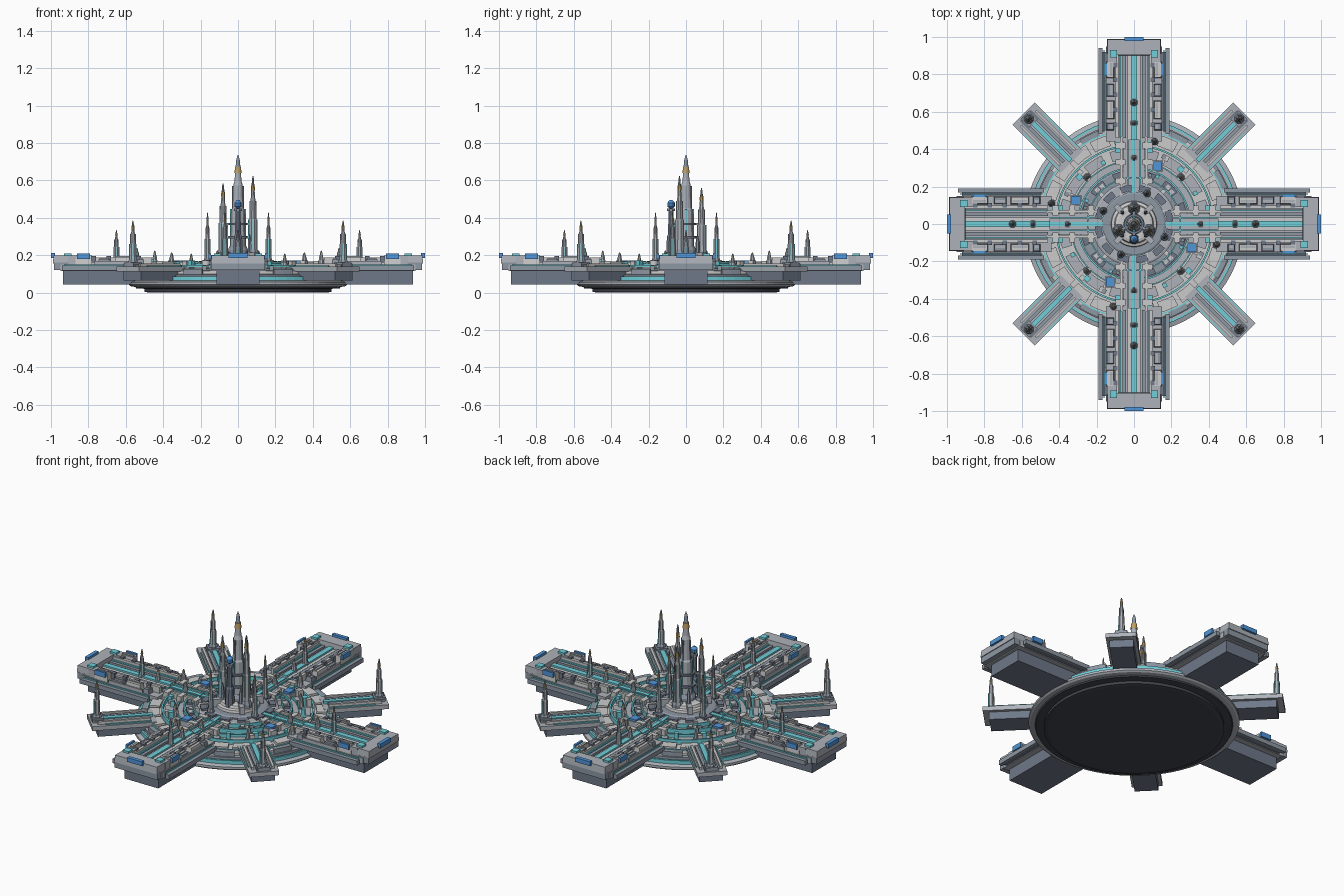
import bpy, math, random
from mathutils import Matrix, Vector

if "Cube" in bpy.data.objects:
    bpy.data.objects.remove(bpy.data.objects["Cube"])

random.seed(4)
QUARTER = [0, 90, 180, 270]
DIAGONAL = [45, 135, 225, 315]


def material(name, r, g, b):
    m = bpy.data.materials.new(name)
    m.diffuse_color = (r, g, b, 1)
    m.use_nodes = True
    m.node_tree.nodes["Principled BSDF"].inputs["Base Color"].default_value = m.diffuse_color
    return m


LIGHT = material("light_panel", .66, .66, .66)
GREY = material("plate_grey", .42, .45, .49)
STEEL = material("steel", .27, .31, .37)
HULL = material("hull_blue_grey", .16, .19, .25)
DARK = material("dark", .055, .06, .075)
CYAN = material("cyan_glow", .16, .62, .70)
BLUE = material("blue_glow", .08, .30, .70)
GOLD = material("gold", .55, .36, .12)


def make(name, verts, faces, mat):
    me = bpy.data.meshes.new(name)
    me.from_pydata(verts, [], faces)
    me.materials.append(mat)
    ob = bpy.data.objects.new(name, me)
    bpy.context.collection.objects.link(ob)
    return ob


def box(name, x, y, z, mat, angles=QUARTER, mirror=False, inset=0):
    """Box given by ranges, copied around z, optionally mirrored over y."""
    verts, faces = [], []
    for a in angles:
        rot = Matrix.Rotation(math.radians(a), 3, 'Z')
        for y0, y1 in ([y, (-y[1], -y[0])] if mirror else [y]):
            b = len(verts)
            for zz, i in ((z[0], 0), (z[1], inset)):
                for px, py in ((x[0]+i, y0+i), (x[1]-i, y0+i), (x[1]-i, y1-i), (x[0]+i, y1-i)):
                    verts.append(rot @ Vector((px, py, zz)))
            faces += [[b+k for k in f] for f in ((3, 2, 1, 0), (4, 5, 6, 7), (0, 1, 5, 4),
                                                 (1, 2, 6, 5), (2, 3, 7, 6), (3, 0, 4, 7))]
    return make(name, verts, faces, mat)


def lathe(name, prof, mat, n=64, places=((0, 0),), closed=False):
    """Turned profile of (radius, z), repeated at each place."""
    verts, faces, m = [], [], len(prof)
    for cx, cy in places:
        b = len(verts)
        for r, z in prof:
            for k in range(n):
                t = 2*math.pi*(k+.5)/n
                verts.append((cx+r*math.cos(t), cy+r*math.sin(t), z))
        for i in range(m if closed else m-1):
            j = (i+1) % m
            for k in range(n):
                q = (k+1) % n
                faces.append((b+i*n+k, b+i*n+q, b+j*n+q, b+j*n+k))
        if not closed:
            faces.append([b+k for k in reversed(range(n))])
            faces.append([b+(m-1)*n+k for k in range(n)])
    return make(name, verts, faces, mat)


def ring(name, r0, r1, z0, z1, mat):
    return lathe(name, [(r0, z0), (r1, z0), (r1, z1), (r0, z1)], mat, 72, closed=True)


def arcs(name, r0, r1, z0, z1, spans, mat, steps=4):
    """Curved blocks that cover the given angle spans in degrees."""
    verts, faces = [], []
    for a0, a1 in spans:
        b = len(verts)
        for k in range(steps+1):
            t = math.radians(a0+(a1-a0)*k/steps)
            for r, z in ((r0, z0), (r1, z0), (r1, z1), (r0, z1)):
                verts.append((r*math.cos(t), r*math.sin(t), z))
        for k in range(steps):
            for i in range(4):
                j, o = (i+1) % 4, b+4*k
                faces.append((o+i, o+j, o+4+j, o+4+i))
        e = b+4*steps
        faces += [(b+3, b+2, b+1, b), (e, e+1, e+2, e+3)]
    return make(name, verts, faces, mat)


def around(x, y, angles=QUARTER):
    return [tuple((Matrix.Rotation(math.radians(a), 3, 'Z') @ Vector((x, y, 0)))[:2]) for a in angles]


def spire(name, places, r, z0, z1, n=8, fins=True):
    """Stepped tapering tower with gold band, pale needle and cyan fins."""
    h = z1-z0
    p = lambda pts: [(r*a, z0+h*b) for a, b in pts]
    lathe(name+"_foot", p([(1.35, 0), (1.35, .05), (1.1, .09)]), STEEL, n, places)
    lathe(name+"_body", p([(1, .05), (.88, .45), (.72, .47), (.62, .70), (.45, .74), (.40, .82)]), GREY, n, places)
    lathe(name+"_band", p([(.46, .82), (.40, .88)]), GOLD, n, places)
    lathe(name+"_tip", p([(.32, .88), (.22, .96), (.04, 1)]), STEEL, n, places)
    if fins:
        for i, (x, y) in enumerate(places):
            for j, (w, d) in enumerate(((1.02, .10), (.10, 1.02))):
                box(f"{name}_fin_{i}_{j}", (x-r*w, x+r*w), (y-r*d, y+r*d), (z0, z0+h*.46), CYAN, [0])
                box(f"{name}_rib_{i}_{j}", (x-r*w*.76, x+r*w*.76), (y-r*d*.76, y+r*d*.76),
                    (z0+h*.4, z0+h*.69), STEEL, [0])


# Round base and stepped deck
lathe("base_keel", [(.48, 0), (.50, .004), (.50, .02), (.545, .022), (.55, .033)], DARK, 72)
lathe("base_rim", [(.55, .03), (.575, .034), (.585, .042), (.585, .056), (.56, .064), (.55, .08)], GREY, 72)
lathe("deck_wall", [(.54, .06), (.54, .095), (.525, .10)], STEEL, 72)
lathe("deck", [(.525, .09), (.525, .115), (.515, .12)], LIGHT, 72)
for i, (r0, r1, z0, z1) in enumerate(((.55, .562, .06, .085), (.50, .507, .11, .128), (.415, .425, .11, .148),
                                      (.335, .342, .11, .142), (.295, .304, .11, .155), (.245, .252, .14, .165))):
    ring(f"cyan_ring_{i}", r0, r1, z0, z1, CYAN)
ring("deck_groove_ring", .30, .335, .115, .13, GREY)
lathe("inner_tier_low", [(.295, .115), (.295, .138), (.285, .142)], STEEL, 64)
lathe("inner_tier_mid", [(.225, .14), (.225, .152), (.215, .156)], GREY, 64)
lathe("inner_tier_high", [(.17, .15), (.17, .165), (.16, .17)], STEEL, 48)
lathe("tower_plinth", [(.125, .16), (.12, .185), (.105, .19), (.10, .205), (.085, .21)], LIGHT, 32)

# Curved deck panels
arcs("outer_panels", .435, .495, .115, .136, [(k*15+1.5, k*15+13.5) for k in range(24)], LIGHT)
arcs("middle_panels", .35, .405, .115, .132, [(k*22.5+3, k*22.5+19) for k in range(16)], GREY)
arcs("inner_panels", .255, .288, .135, .154, [(k*30+6, k*30+24) for k in range(12)], HULL)
arcs("core_panels", .175, .21, .15, .168, [(k*30+4, k*30+22) for k in range(12)], HULL)
arcs("rim_blocks", .505, .535, .095, .125, [(k*90+c-6, k*90+c+6) for k in range(4) for c in (27, 63)], STEEL)

# Small deck buildings
for i in range(12):
    r, t = random.uniform(.23, .40), random.uniform(-30, 30)
    w, h = random.uniform(.009, .016), random.uniform(.15, .175)
    box(f"deck_building_{i}", (r-w, r+w), (-w, w), (.12, h), random.choice([LIGHT, STEEL, CYAN]),
        [a+45+t for a in QUARTER])
box("blue_pavilion", (.285, .335), (-.15, -.105), (.12, .172), BLUE)
box("blue_pavilion_base", (.28, .34), (-.155, -.10), (.12, .16), GREY)

# Bridges from the core to the arms
box("bridge", (.10, .47), (-.055, .055), (.12, .156), GREY)
box("bridge_rail", (.13, .47), (.06, .075), (.12, .164), LIGHT, mirror=True)
box("bridge_glow", (.13, .46), (.03, .037), (.15, .165), CYAN, mirror=True)
box("bridge_center", (.13, .47), (-.012, .012), (.15, .162), CYAN)
for x in (.23, .33, .42):
    box(f"bridge_gate_{x}", (x-.015, x+.015), (.045, .10), (.12, .168), LIGHT, mirror=True)
box("bridge_tank", (.38, .44), (.075, .10), (.12, .152), CYAN, mirror=True)

# Main arms
box("arm_hull", (.40, .935), (-.115, .115), (.042, .118), HULL)
box("arm_slab", (.44, .95), (-.15, .15), (.114, .15), GREY)
box("arm_ledge", (.48, .94), (.168, .19), (.118, .145), STEEL, mirror=True)
box("arm_ledge_link", (.50, .92), (.14, .175), (.118, .13), HULL, mirror=True)
box("arm_ledge_glow", (.49, .93), (.158, .164), (.125, .15), CYAN, mirror=True)
box("arm_channel_wall", (.46, .91), (.082, .10), (.145, .188), LIGHT, mirror=True)
box("arm_channel_glow", (.46, .91), (.07, .078), (.145, .175), CYAN, mirror=True)
box("arm_channel_step", (.46, .91), (.042, .062), (.145, .172), STEEL, mirror=True)
box("arm_spine", (.45, .91), (-.034, .034), (.145, .166), LIGHT)
box("arm_spine_glow", (.45, .91), (-.016, .016), (.16, .176), CYAN)
for i, (a, b, h) in enumerate(((.50, .54, .178), (.56, .66, .19), (.68, .75, .178), (.78, .87, .202))):
    box(f"arm_house_{i}", (a, b), (.105, .148), (.145, h), LIGHT if i % 2 else STEEL, mirror=True, inset=.004)
    box(f"arm_roof_{i}", (a+.01, b-.01), (.114, .128), (.16, h+.006), GREY, mirror=True)
box("arm_side_window", (.79, .86), (.145, .158), (.18, .21), BLUE, mirror=True)
box("arm_side_strip", (.54, .77), (.146, .154), (.15, .17), GREY, mirror=True)
for i, x in enumerate((.53, .61, .69, .77, .85)):
    box(f"arm_vent_{i}", (x-.012, x+.012), (.088, .112), (.16, .196), HULL, mirror=True)

# Arm end blocks
box("arm_end_block", (.905, .985), (-.145, .145), (.12, .16), STEEL)
box("arm_end_cap", (.90, .99), (-.145, .145), (.156, .198), GREY, inset=.004)
box("arm_end_shoulder", (.86, .91), (.09, .145), (.145, .198), GREY, mirror=True)
box("arm_corner_lamp", (.89, .93), (.09, .128), (.19, .21), CYAN, mirror=True)
box("arm_end_window", (.978, 1.0), (-.05, .05), (.186, .212), BLUE)

# Diagonal piers
box("pier_hull", (.44, .80), (-.066, .066), (.065, .115), HULL, DIAGONAL)
box("pier_slab", (.47, .835), (-.085, .085), (.112, .138), GREY, DIAGONAL)
box("pier_rail", (.50, .80), (.05, .064), (.13, .155), LIGHT, DIAGONAL, True)
box("pier_rail_glow", (.50, .76), (.072, .078), (.13, .145), CYAN, DIAGONAL, True)
box("pier_step", (.50, .82), (.022, .04), (.13, .15), STEEL, DIAGONAL, True)
box("pier_glow", (.48, .77), (-.013, .013), (.13, .152), CYAN, DIAGONAL)
box("pier_spire_base", (.76, .825), (-.034, .034), (.13, .16), STEEL, DIAGONAL)

# Spires on piers, arms and deck
spire("pier_spire", around(.562, .562), .020, .155, .385)
spire("arm_spire", around(.65, 0), .016, .165, .335)
spire("arm_small_spire", around(.54, 0), .016, .165, .24, fins=False)
spire("bridge_spire", around(.355, 0), .016, .155, .215, fins=False)
spire("side_spire", around(.445, -.11), .018, .13, .225, fins=False)
spire("deck_spire", around(.25, .25), .016, .12, .21, fins=False)
spire("core_spire", around(.163, -.07), .015, .165, .43)

# Central tower cluster
spire("central_tower", [(0, 0)], .042, .20, .735, 12)
spire("right_tower", [(.08, -.035)], .025, .19, .625)
spire("left_tower", [(-.08, -.035)], .025, .19, .585)
spire("back_tower", [(0, .083)], .025, .19, .56)
lathe("front_tower", [(.028, .19), (.024, .30), (.017, .31), (.015, .44)], HULL, 8, [(0, -.08)])
lathe("front_tower_orb", [(.008, .45), (.02, .46), (.02, .48), (.006, .495)], BLUE, 10, [(0, -.08)])
lathe("front_tower_collar", [(.022, .435), (.022, .45)], STEEL, 8, [(0, -.08)])
for i, z in enumerate((.29, .36)):
    ring(f"tower_gallery_{i}", .04, .056-.004*i, z, z+.012, HULL)
    for a in (-23, 203, 90, 270):
        box(f"tower_bridge_{i}_{a}", (.03, .08), (-.007, .007), (z, z+.012), STEEL, [a])
box("plinth_buttress", (.07, .14), (-.014, .014), (.165, .215), GREY, DIAGONAL)
lathe("plinth_turret", [(.012, .19), (.010, .27), (.002, .31)], STEEL, 6, around(.062, .062))
